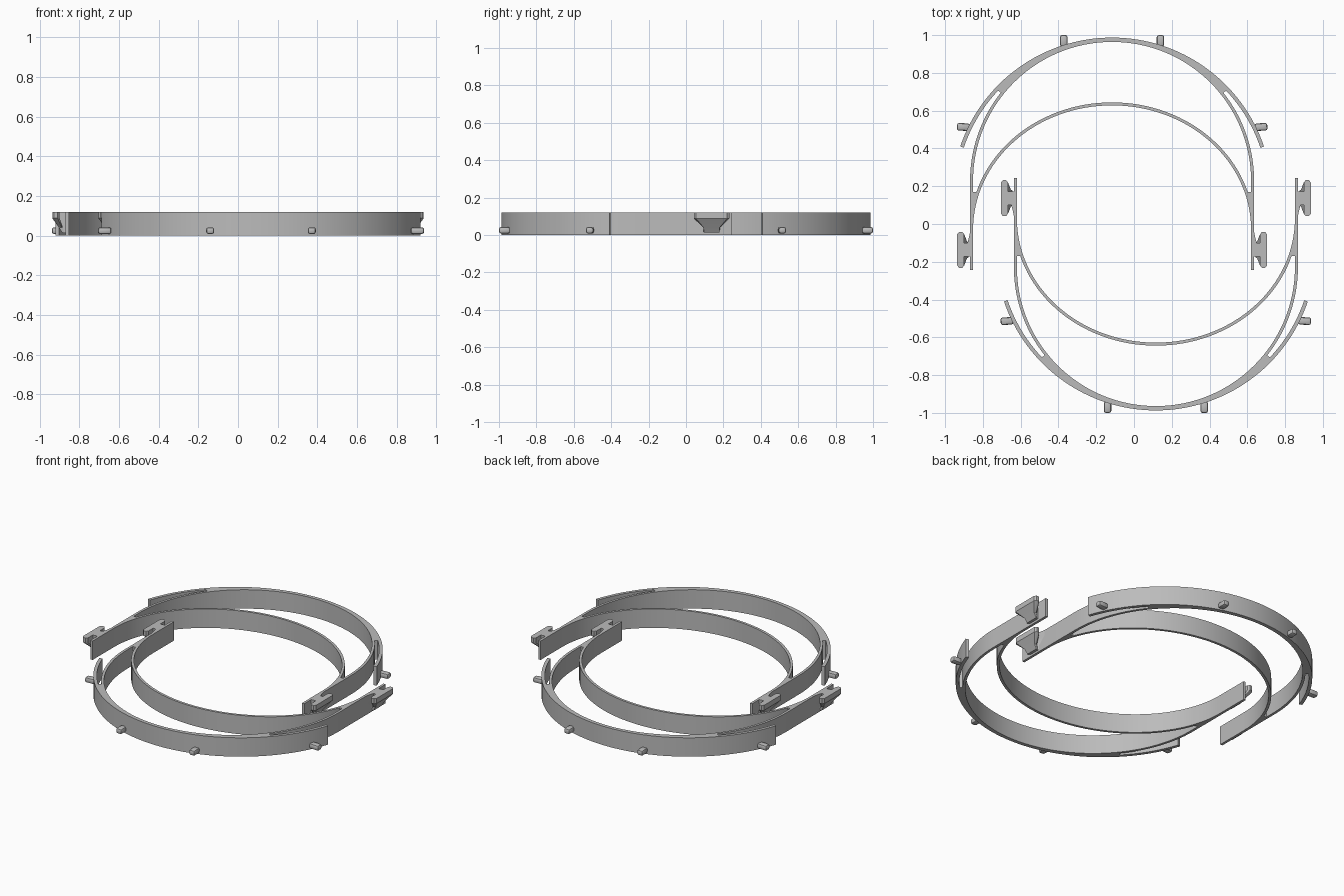
import bpy, bmesh, math
from mathutils import Matrix, Vector

cube = bpy.data.objects.get("Cube")
if cube:
    bpy.data.objects.remove(cube)

grey = bpy.data.materials.new("plain grey")
grey.use_nodes = True
grey.diffuse_color = (0.5, 0.5, 0.5, 1)
grey.node_tree.nodes["Principled BSDF"].inputs["Base Color"].default_value = (0.5, 0.5, 0.5, 1)

HEIGHT = 0.12
HEAD_Y, HEAD_R = 0.228, 0.752        # head loop centre and outer radius
VISOR_Y, VISOR_R = 0.138, 0.849      # outer visor arc
BROW_Y, BROW_A, BROW_B = -0.03, 0.752, 0.674
THICK = 0.016


def finish(name, bm, place):
    bmesh.ops.recalc_face_normals(bm, faces=bm.faces)
    mesh = bpy.data.meshes.new(name)
    bm.to_mesh(mesh)
    bm.free()
    mesh.materials.append(grey)
    ob = bpy.data.objects.new(name, mesh)
    bpy.context.collection.objects.link(ob)
    ob.matrix_world = place
    bpy.ops.object.select_all(action='DESELECT')
    ob.select_set(True)
    bpy.context.view_layer.objects.active = ob
    bpy.ops.object.shade_smooth_by_angle(angle=math.radians(30))


def arc(cy, a, b, start, end, n=64):
    """Points on an ellipse centred on x = 0, angles in degrees."""
    angles = [math.radians(start + (end - start) * i / n) for i in range(n + 1)]
    return [(a * math.cos(t), cy + b * math.sin(t)) for t in angles]


def wall(name, outer, inner, place, side=1):
    """Upright strip between two matching plan curves."""
    bm = bmesh.new()
    rings = []
    for (ox, oy), (ix, iy) in zip(outer, inner):
        corners = [(ox, oy, 0), (ox, oy, HEIGHT), (ix, iy, HEIGHT), (ix, iy, 0)]
        rings.append([bm.verts.new((x * side, y, z)) for x, y, z in corners])
    for r, s in zip(rings, rings[1:]):
        for i in range(4):
            j = (i + 1) % 4
            bm.faces.new((r[i], r[j], s[j], s[i]))
    bm.faces.new(rings[0])
    bm.faces.new(rings[-1])
    finish(name, bm, place)


def hook(name, place, side):
    """Slotted strap hook, H-shaped in plan, tapering towards the bottom."""
    bar, end, web = 0.031, 0.095, 0.036
    half = [(bar, web), (bar, end - 0.012), (bar + 0.01, end),
            (bar + 0.027, end), (bar + 0.037, end - 0.012)]
    plan = [(-0.006, -web)] + [(u, -v) for u, v in half]
    plan += [(u, v) for u, v in reversed(half)]
    plan += [(0.014, web), (0.006, end - 0.03), (0, end), (-0.006, end)]
    bm = bmesh.new()
    levels = []
    for z, reach, spread in [(0.013, 0.25, 0.1), (0.04, 0.5, 0.15),
                             (0.088, 1, 1), (HEIGHT, 1, 1)]:
        ring = []
        for u, v in plan:
            if abs(v) > web:
                v = math.copysign(web + (abs(v) - web) * spread, v)
            u = u * reach if u > 0 else u
            ring.append(bm.verts.new((side * (HEAD_R + u), v - 0.137, z)))
        levels.append(ring)
    for low, high in zip(levels, levels[1:]):
        for i in range(len(plan)):
            j = (i + 1) % len(plan)
            bm.faces.new((low[i], low[j], high[j], high[i]))
    bm.faces.new(levels[0])
    bm.faces.new(levels[-1])
    finish(name, bm, place)


def peg(name, start, direction, length, place):
    """Small rounded peg lying near the bottom edge."""
    bm = bmesh.new()
    bmesh.ops.create_cube(bm, size=1)
    bmesh.ops.scale(bm, verts=bm.verts, vec=(length, 0.04, 0.034))
    bmesh.ops.translate(bm, verts=bm.verts, vec=(length / 2, 0, 0))
    bmesh.ops.bevel(bm, geom=bm.edges[:], offset=0.011, segments=2,
                    profile=0.5, affect='EDGES')
    turn = Matrix.Rotation(math.atan2(direction[1], direction[0]), 4, 'Z')
    bmesh.ops.transform(bm, matrix=Matrix.Translation((*start, 0.025)) @ turn, verts=bm.verts)
    finish(name, bm, place)


def head_curve(r):
    return [(r, -0.243)] + arc(HEAD_Y, r, r, 0, 180) + [(-r, -0.243)]


def build_frame(label, place):
    # Head loop with straight arms
    wall(label + "_head_loop", head_curve(HEAD_R), head_curve(HEAD_R - THICK), place)
    # Visor arc with free tips
    tip = 18.7
    r = VISOR_R - 0.02
    wall(label + "_visor_arc", arc(VISOR_Y, VISOR_R, VISOR_R, tip, 180 - tip),
         arc(VISOR_Y, r, r, tip, 180 - tip), place)
    # Brow band inside the loop
    wall(label + "_brow_band", arc(BROW_Y, BROW_A, BROW_B, 0, 180),
         arc(BROW_Y, BROW_A - THICK, BROW_B - THICK, 0, 180), place)

    for side, word in ((1, "left"), (-1, "right")):
        name = label + "_" + word
        # Solid webs where the bands merge
        mid, head_mid = VISOR_R - 0.01, HEAD_R - THICK / 2
        wall(name + "_visor_web", arc(VISOR_Y, mid, mid, 90, 43.2, 24),
             arc(HEAD_Y, head_mid, head_mid, 90, 38.4, 24), place, side)
        inner = arc(BROW_Y, BROW_A - THICK / 2, BROW_B - THICK / 2, 0, 17.5, 10)
        wall(name + "_brow_web", [(head_mid, y) for x, y in inner], inner, place, side)
        # Strap hook and pegs
        hook(name + "_hook", place, side)
        peg(name + "_front_peg", (side * 0.256, 0.94), (0, 1), 0.06, place)
        peg(name + "_side_peg", (side * 0.755, 0.512), (side, 0.05), 0.067, place)


# Two identical frames, nested half a turn apart
shift = Matrix.Translation(Vector((-0.116, 0, 0)))
build_frame("rear_frame", shift)
build_frame("front_frame", Matrix.Rotation(math.pi, 4, 'Z') @ shift)
